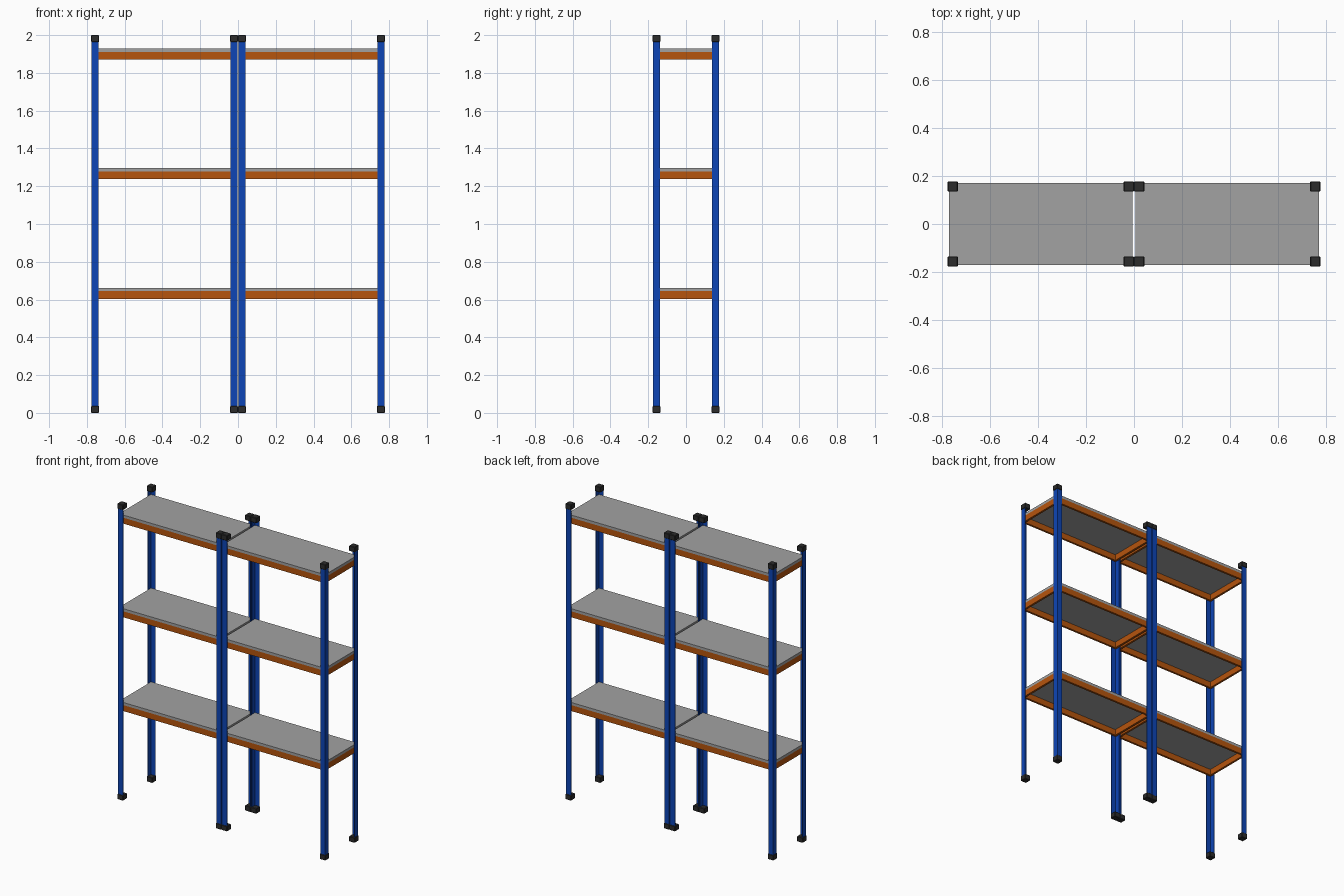
import bpy, bmesh

if "Cube" in bpy.data.objects:
    bpy.data.objects.remove(bpy.data.objects["Cube"])

def material(name, rgb):
    m = bpy.data.materials.new(name)
    m.diffuse_color = (*rgb, 1)
    m.use_nodes = True
    m.node_tree.nodes["Principled BSDF"].inputs["Base Color"].default_value = m.diffuse_color
    return m

BLUE = material("blue steel", (0.004, 0.06, 0.47))
ORANGE = material("orange steel", (0.47, 0.09, 0.004))
GREY = material("grey board", (0.36, 0.36, 0.36))
BLACK = material("black plastic", (0.025, 0.025, 0.025))

X_IN, X_OUT, Y = 0.003, 0.775, 0.175      # outer corners of one bay's posts
POST, SHEET, CAP = 0.037, 0.004, 0.043    # angle width, sheet thickness, cap width
SHELVES = (0.604, 1.238, 1.871)           # underside of each shelf


def prism(name, outline, z0, z1, mat, bevel=0):
    """Extrude a flat outline from z0 up to z1."""
    bm = bmesh.new()
    face = bm.faces.new([bm.verts.new((x, y, z0)) for x, y in outline])
    up = bmesh.ops.extrude_face_region(bm, geom=[face])["geom"]
    bmesh.ops.translate(bm, vec=(0, 0, z1 - z0),
                        verts=[v for v in up if isinstance(v, bmesh.types.BMVert)])
    bmesh.ops.recalc_face_normals(bm, faces=bm.faces)
    if bevel:
        bmesh.ops.bevel(bm, geom=bm.edges[:], offset=bevel, segments=1, affect='EDGES')
    me = bpy.data.meshes.new(name)
    bm.to_mesh(me)
    bm.free()
    me.materials.append(mat)
    ob = bpy.data.objects.new(name, me)
    bpy.context.collection.objects.link(ob)


def box(name, x0, x1, y0, y1, z0, z1, mat, bevel=0):
    prism(name, [(x0, y0), (x1, y0), (x1, y1), (x0, y1)], z0, z1, mat, bevel)


for side, s in (("left", -1), ("right", 1)):
    # Angle-section posts opening into the bay, with end caps
    for cx, dx, place in ((X_IN, 1, "inner"), (X_OUT, -1, "outer")):
        for dy, end in ((1, "front"), (-1, "back")):
            label = f"{side}_{place}_{end}"
            ell = [(0, 0), (POST, 0), (POST, SHEET), (SHEET, SHEET), (SHEET, POST), (0, POST)]
            prism(label + "_post", [(s * (cx + dx * u), dy * (v - Y)) for u, v in ell],
                  0.004, 1.996, BLUE)
            ax, ay = cx - dx * 0.003, -Y - 0.003
            xs = sorted((s * ax, s * (ax + dx * CAP)))
            ys = sorted((dy * ay, dy * (ay + CAP)))
            box(label + "_foot", *xs, *ys, 0, 0.036, BLACK, 0.003)
            box(label + "_top_cap", *xs, *ys, 1.964, 2.0, BLACK, 0.003)

    # Shelves: board resting on a frame of four beams
    x0, x1 = sorted((s * (X_IN + SHEET), s * (X_OUT - SHEET)))
    y1, t = Y - SHEET, 0.014
    for i, z in enumerate(SHELVES, 1):
        label, top = f"{side}_shelf_{i}", z + 0.04
        box(label + "_front_beam", x0, x1, -y1, -y1 + t, z, top, ORANGE)
        box(label + "_back_beam", x0, x1, y1 - t, y1, z, top, ORANGE)
        box(label + "_left_beam", x0, x0 + t, -y1 + t, y1 - t, z, top, ORANGE)
        box(label + "_right_beam", x1 - t, x1, -y1 + t, y1 - t, z, top, ORANGE)
        box(label + "_board", x0, x1, -y1, y1, top, z + 0.058, GREY)
